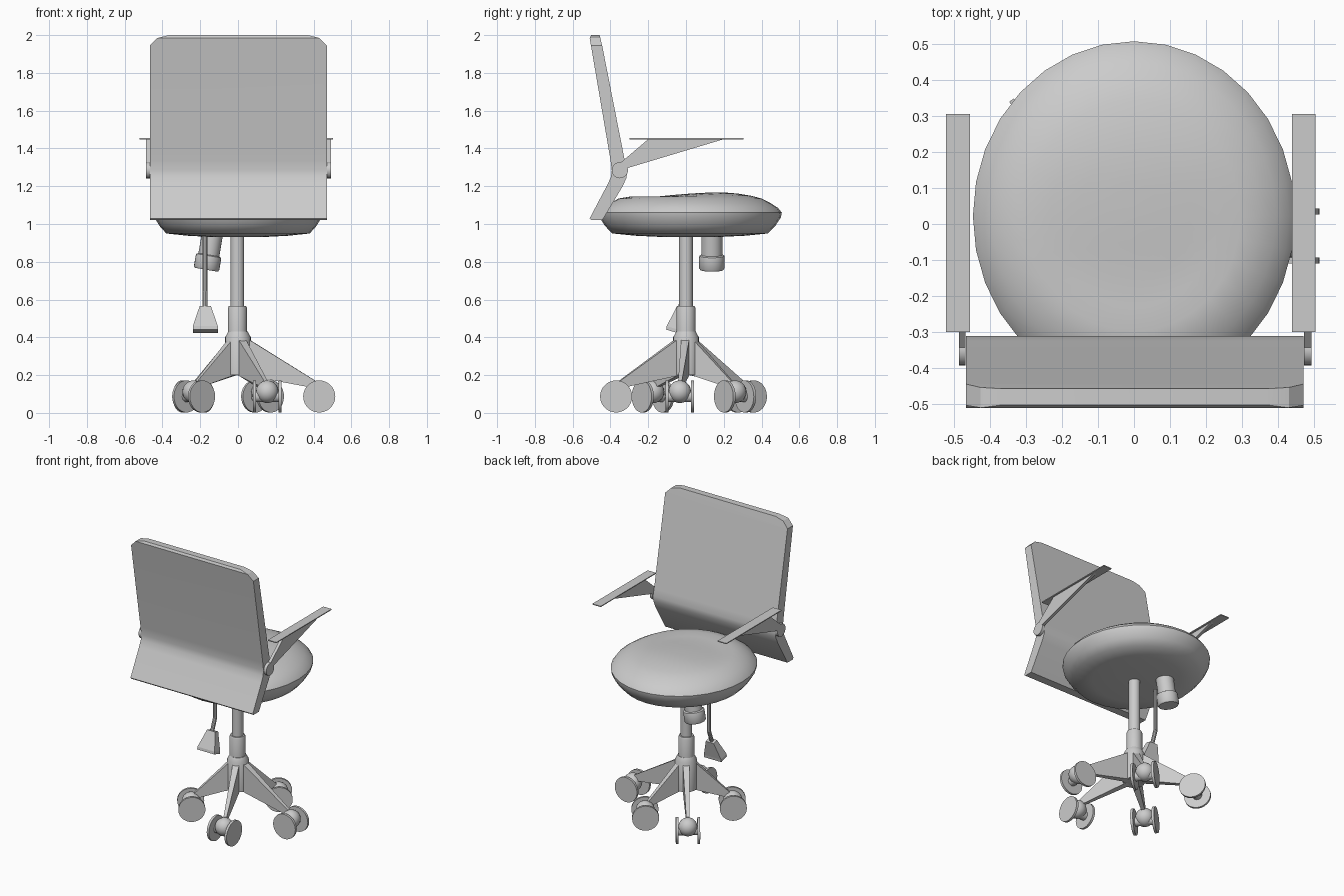
import bpy, bmesh, math
from mathutils import Vector

if "Cube" in bpy.data.objects:
    bpy.data.objects.remove(bpy.data.objects["Cube"])


def make(name, verts, faces, smooth=True, angle=35):
    me = bpy.data.meshes.new(name)
    me.from_pydata([tuple(v) for v in verts], [], faces)
    bm = bmesh.new()
    bm.from_mesh(me)
    bmesh.ops.recalc_face_normals(bm, faces=bm.faces)
    bm.to_mesh(me)
    bm.free()
    ob = bpy.data.objects.new(name, me)
    bpy.context.collection.objects.link(ob)
    if smooth:
        bpy.ops.object.select_all(action='DESELECT')
        ob.select_set(True)
        bpy.context.view_layer.objects.active = ob
        bpy.ops.object.shade_smooth_by_angle(angle=math.radians(angle))
    return ob


def lathe(name, origin, axis, profile, n=24):
    """Spin (radius, height) points about an axis through origin."""
    q = Vector((0, 0, 1)).rotation_difference(Vector(axis).normalized())
    o = Vector(origin)
    verts, faces = [], []
    for r, h in profile:
        for i in range(n):
            a = 2 * math.pi * i / n
            verts.append(o + q @ Vector((r * math.cos(a), r * math.sin(a), h)))
    for k in range(len(profile) - 1):
        for i in range(n):
            j = (i + 1) % n
            faces.append((k*n + i, k*n + j, (k+1)*n + j, (k+1)*n + i))
    faces.append(tuple(range(n)))
    faces.append(tuple(range((len(profile) - 1) * n, len(profile) * n)))
    return make(name, verts, faces)


def loft(name, a, b, smooth=False):
    """Solid between two outlines with the same number of points."""
    n = len(a)
    faces = [tuple(range(n)), tuple(range(n, 2 * n))]
    faces += [(i, (i+1) % n, n + (i+1) % n, n + i) for i in range(n)]
    return make(name, list(a) + list(b), faces, smooth)


# Seat: elliptical cushion, slightly dished towards the back
prof = [(.3, .931), (.6, .938), (.85, .95), (.93, .99), (.99, 1.035), (1, 1.06),
        (.96, 1.085), (.88, 1.11), (.78, 1.135), (.66, 1.15), (.52, 1.161),
        (.35, 1.168), (.18, 1.171), (.03, 1.172)]
seat = lathe("seat", (0, 0, 0), (0, 0, 1), prof, 32)
for v in seat.data.vertices:
    r = math.hypot(v.co.x, v.co.y)
    if v.co.z > 1.14:
        back = min(1, max(0, .5 - v.co.y * 1.5))
        v.co.z -= .022 * back * min(1, max(0, (.72 - r) / .25))
    v.co.x *= .447
    v.co.y = v.co.y * .485 + .022

# Backrest: bent profile extruded across, upper corners rounded
prof = [(-.51, 1.03), (-.415, 1.21), (-.397, 1.25), (-.393, 1.285), (-.4, 1.34),
        (-.51, 1.985), (-.502, 2.0), (-.457, 2.0), (-.443, 1.94), (-.323, 1.33),
        (-.311, 1.28), (-.315, 1.245), (-.335, 1.2), (-.443, 1.02), (-.5, 1.02)]
back = loft("backrest", [(-.466, y, z) for y, z in prof], [(.47, y, z) for y, z in prof])
bm = bmesh.new()
bm.from_mesh(back.data)
corners = [e for e in bm.edges
           if abs(e.verts[0].co.x - e.verts[1].co.x) < .01
           and min(v.co.z for v in e.verts) > 1.999]
bmesh.ops.bevel(bm, geom=corners, offset=.012, segments=2, affect='EDGES', profile=.5)
# pull the side of the top inward to make the wide rounded corner
top_cut = ((.415, 1.985), (.47, 1.94))
for s, cx in ((1, .47), (-1, -.466)):
    for (dx0, z0), (dx1, z1) in (((.1, 2.0), (.04, 1.985)), ((.04, 1.985), (0, 1.945))):
        p0, p1 = Vector((cx - s * dx0, 0, z0)), Vector((cx - s * dx1, 0, z1))
        d = p1 - p0
        nrm = Vector((-d.z, 0, d.x))
        nrm = nrm if nrm.z > 0 else -nrm
        geom = bm.verts[:] + bm.edges[:] + bm.faces[:]
        res = bmesh.ops.bisect_plane(bm, geom=geom, plane_co=p0, plane_no=nrm, clear_outer=True)
        cut = [e for e in res['geom_cut'] if isinstance(e, bmesh.types.BMEdge)]
        bmesh.ops.holes_fill(bm, edges=cut)
bmesh.ops.recalc_face_normals(bm, faces=bm.faces)
bm.to_mesh(back.data)
bm.free()
bpy.context.view_layer.objects.active = back
bpy.ops.object.select_all(action='DESELECT')
back.select_set(True)
bpy.ops.object.shade_smooth_by_angle(angle=math.radians(25))

# Armrests: thin pad, triangular bracket and pivot on each side
bracket = [(-.375, 1.30), (-.2, 1.449), (.2, 1.449), (-.33, 1.29)]
for side, x0, x1, b0, b1 in (("left", -.522, -.455, -.486, -.467),
                             ("right", .439, .503, .472, .492)):
    pad = [(x0, -.3), (x1, -.3), (x1, .305), (x0, .305)]
    loft(side + "_arm_pad", [(x, y, 1.448) for x, y in pad], [(x, y, 1.454) for x, y in pad])
    loft(side + "_arm_bracket", [(b0, y, z) for y, z in bracket],
         [(b1, y, z) for y, z in bracket])
    lathe(side + "_arm_pivot", (b0, -.35, 1.285), (1, 0, 0),
          [(.043, 0), (.043, b1 - b0)], 20)

# Column, collar and base hub
lathe("gas_column", (-.003, 0, 0), (0, 0, 1), [(.036, .5), (.036, .945)])
lathe("column_collar", (-.003, 0, 0), (0, 0, 1),
      [(.05, .40), (.05, .555), (.045, .567), (.03, .567)])
lathe("base_hub", (0, 0, 0), (0, 0, 1), [(.068, .2), (.068, .4), (.052, .43)])

# Legs and twin-wheel casters: (x, y, axle direction)
casters = [(.43, -.033, (0, 1)), (.155, -.37, (1, 0)), (.13, .26, (-.6, .8)),
           (-.235, .315, (.81, .59)), (-.235, -.175, (.62, -.79))]
for i, (cx, cy, ax) in enumerate(casters):
    d = Vector((cx, cy, 0))
    reach = d.length - .02
    d.normalize()
    s = Vector((-d.y, d.x, 0))

    def ring(r, w, z0, z1):
        return [d*r + s*w + Vector((0, 0, z0)), d*r - s*w + Vector((0, 0, z0)),
                d*r - s*w + Vector((0, 0, z1)), d*r + s*w + Vector((0, 0, z1))]
    loft(f"leg_{i}", ring(.04, .022, .2, .4), ring(reach, .01, .13, .17))
    axle = Vector((ax[0], ax[1], 0)).normalized()
    c = Vector((cx, cy, .087))
    ball = [(max(.004, .06 * math.sin(math.pi * k / 10)), -.06 * math.cos(math.pi * k / 10))
            for k in range(11)]
    lathe(f"caster_body_{i}", c + Vector((0, 0, .025)), (0, 0, 1), ball, 20)
    lathe(f"caster_axle_{i}", c, axle, [(.03, -.06), (.03, .06)], 16)
    for t, h in (("a", -.068), ("b", .068)):
        lathe(f"caster_wheel_{i}{t}", c + axle * h, axle, [(.085, -.008), (.085, .008)], 28)

# Tension knob under the seat, slightly tilted
tilt = Vector((-.17, 0, -1))
lathe("tension_knob", (-.135, .137, .95), tilt,
      [(.056, 0), (.056, .115), (.066, .12), (.068, .13), (.068, .185), (.062, .195)])

# Height lever: bent rod and flared paddle
bend = [Vector(p) for p in ((-.175, 0, .95), (-.175, 0, .64), (-.175, -.035, .55))]
for k in range(2):
    seg = bend[k + 1] - bend[k]
    lathe(f"lever_rod_{k}", bend[k], seg, [(.013, 0), (.013, seg.length)], 10)


def paddle(y, z, w, t):
    return [(-.173 + a * w, y + b * t, z - b * t * .3)
            for a, b in ((-1, -1), (1, -1), (1, 1), (-1, 1))]


loft("lever_paddle_neck", paddle(-.03, .56, .03, .018), paddle(-.072, .45, .066, .03))
loft("lever_paddle_lip", paddle(-.072, .45, .066, .03), paddle(-.075, .432, .066, .03))
